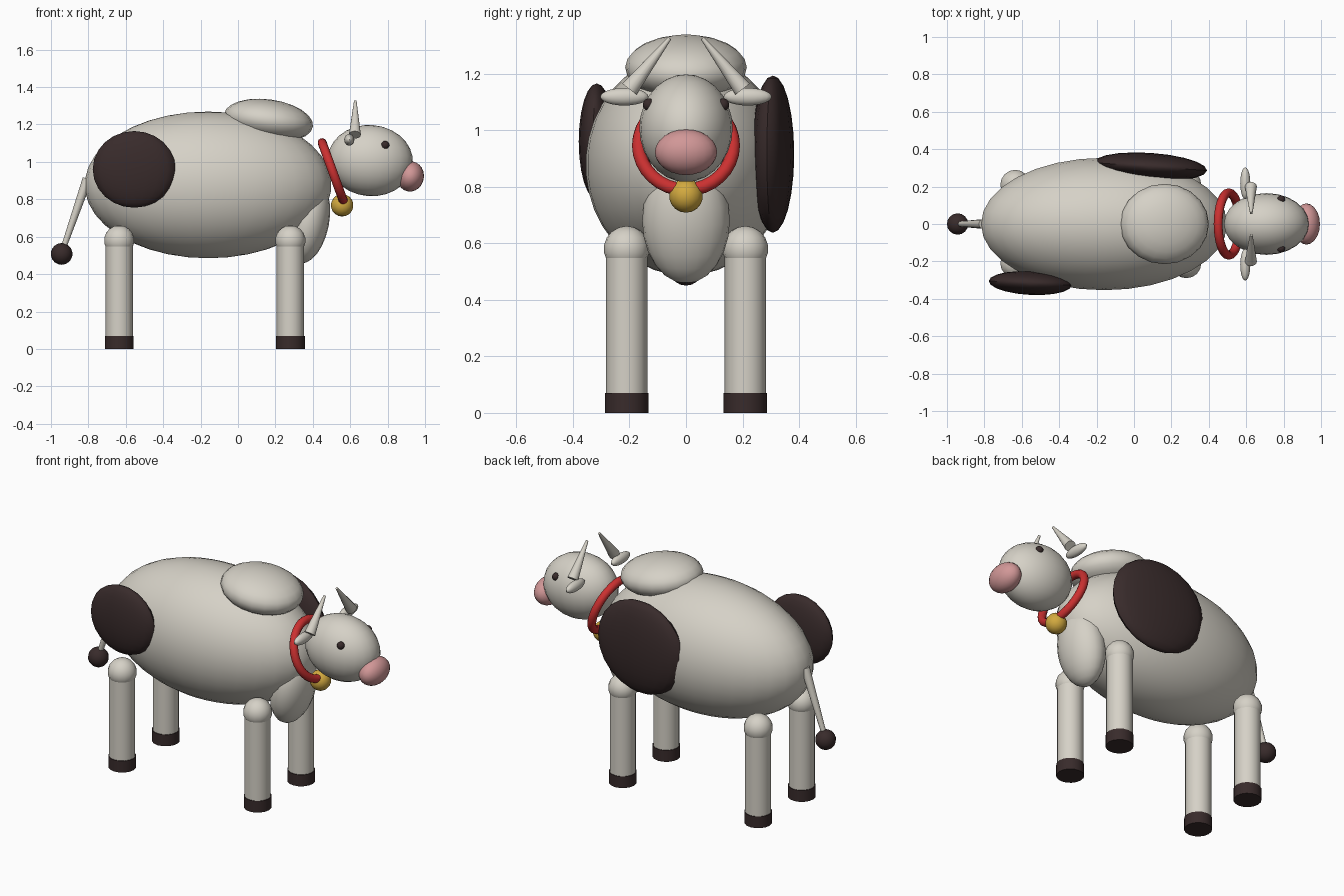
import bpy
from math import radians
from mathutils import Vector

if "Cube" in bpy.data.objects:
    bpy.data.objects.remove(bpy.data.objects["Cube"])


def material(name, r, g, b):
    m = bpy.data.materials.new(name)
    m.use_nodes = True
    m.diffuse_color = (r, g, b, 1)
    m.node_tree.nodes["Principled BSDF"].inputs["Base Color"].default_value = (r, g, b, 1)
    return m


HIDE = material("pale hide", 0.67, 0.64, 0.57)
BROWN = material("dark brown", 0.04, 0.024, 0.024)
PINK = material("muzzle pink", 0.64, 0.31, 0.31)
RED = material("collar red", 0.6, 0.03, 0.03)
GOLD = material("bell gold", 0.65, 0.4, 0.05)
SIDES = (("left", 1), ("right", -1))


def finish(name, mat):
    ob = bpy.context.object
    ob.name = name
    ob.data.materials.append(mat)
    bpy.ops.object.shade_smooth_by_angle(angle=radians(40))
    return ob


def ellipsoid(name, mat, centre, radii, tilt=0, turn=0, segments=20):
    """Smooth ball, tilted about y and turned about z."""
    bpy.ops.mesh.primitive_uv_sphere_add(
        segments=segments, ring_count=segments * 3 // 5, location=centre,
        rotation=(0, radians(tilt), radians(turn)))
    bpy.context.object.scale = radii
    bpy.ops.object.transform_apply(location=False, rotation=False, scale=True)
    return finish(name, mat)


def ball(name, mat, centre, radius):
    return ellipsoid(name, mat, centre, (radius,) * 3, segments=16)


def rod(name, mat, start, end, r1, r2, sides=16):
    """Tapered round bar between two points."""
    a, b = Vector(start), Vector(end)
    bpy.ops.mesh.primitive_cone_add(
        vertices=sides, radius1=r1, radius2=r2, depth=(b - a).length,
        location=(a + b) / 2, rotation=(b - a).to_track_quat("Z", "Y").to_euler())
    return finish(name, mat)


# Torso
ellipsoid("body", HIDE, (-0.16, 0, 0.877), (0.66, 0.355, 0.392), segments=32)
ellipsoid("shoulder_hump", HIDE, (0.163, 0, 1.222), (0.24, 0.215, 0.112), tilt=8)
ellipsoid("brisket", HIDE, (0.375, 0, 0.68), (0.112, 0.155, 0.225), tilt=11)

# Coat patches
ellipsoid("right_patch", BROWN, (-0.555, -0.316, 0.96), (0.222, 0.063, 0.205), turn=-3)
ellipsoid("left_patch", BROWN, (0.088, 0.307, 0.915), (0.303, 0.073, 0.278), turn=-4)

# Legs
for end, x in (("front", 0.28), ("rear", -0.635)):
    for side, s in SIDES:
        y = s * 0.21
        rod(f"{end}_{side}_leg", HIDE, (x, y, 0.04), (x, y, 0.58), 0.073, 0.073)
        rod(f"{end}_{side}_hoof", BROWN, (x, y, 0), (x, y, 0.07), 0.077, 0.077)
        ball(f"{end}_{side}_joint", HIDE, (x, y, 0.58), 0.081)

# Head
ellipsoid("head", HIDE, (0.708, 0, 1.007), (0.228, 0.165, 0.19), tilt=5, segments=24)
ellipsoid("muzzle", PINK, (0.922, 0, 0.922), (0.072, 0.11, 0.081), tilt=10)
for side, s in SIDES:
    ball(f"{side}_eye", BROWN, (0.787, s * 0.131, 1.09), 0.022)
    ellipsoid(f"{side}_ear", HIDE, (0.595, s * 0.218, 1.118), (0.027, 0.085, 0.031))
    rod(f"{side}_horn", HIDE, (0.625, s * 0.2, 1.145), (0.627, s * 0.058, 1.325), 0.032, 0.007)

# Collar and bell
bpy.ops.mesh.primitive_torus_add(
    major_segments=32, minor_segments=12, major_radius=0.167, minor_radius=0.024,
    location=(0.507, 0, 0.946), rotation=(0, radians(70), 0))
finish("collar", RED)
ball("bell", GOLD, (0.557, 0, 0.768), 0.06)

# Tail
rod("tail", HIDE, (-0.805, 0, 0.91), (-0.94, 0, 0.52), 0.026, 0.014, sides=12)
ball("tail_tuft", BROWN, (-0.943, 0, 0.508), 0.058)
